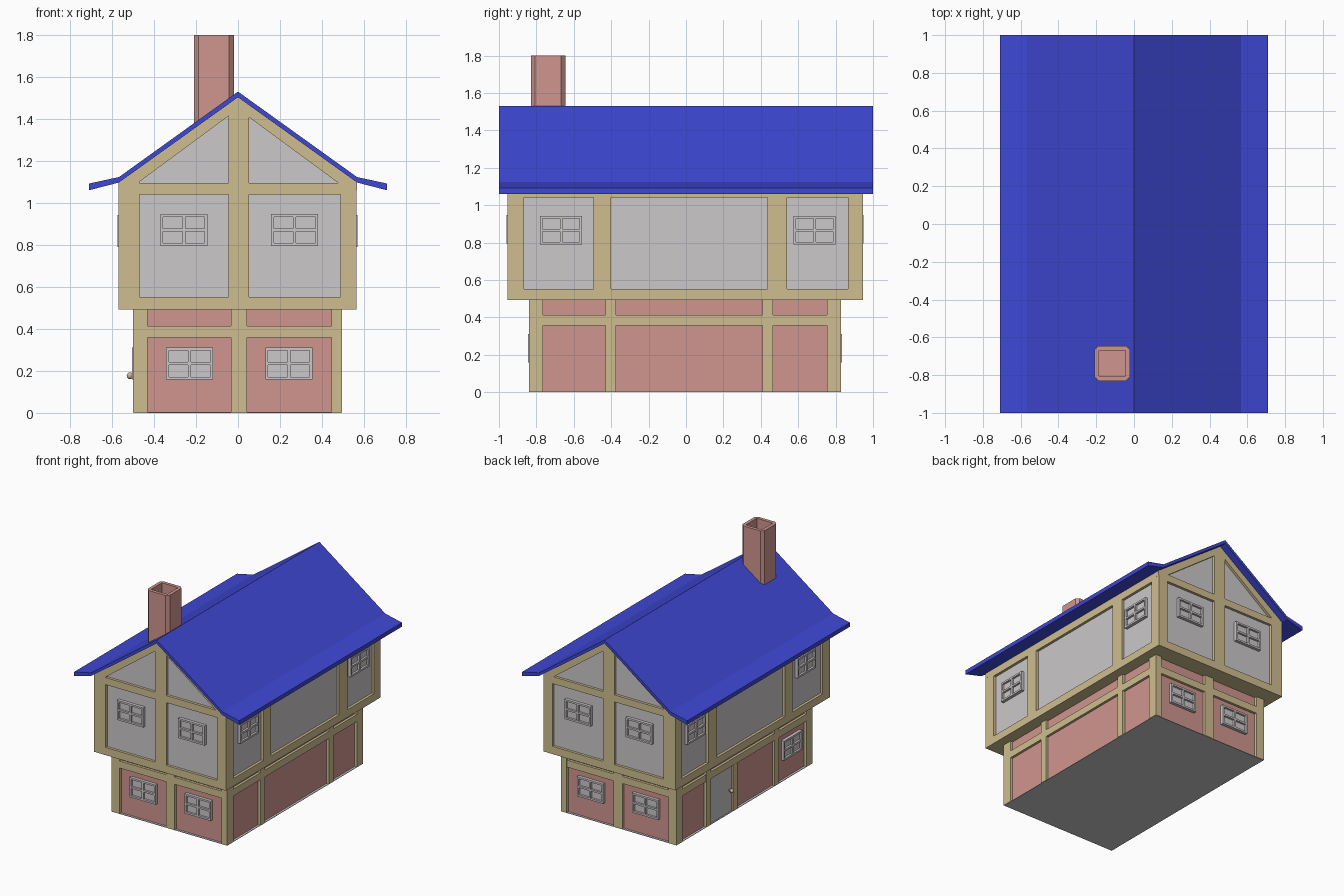
import bpy, bmesh
from mathutils import Matrix, Vector

if "Cube" in bpy.data.objects:
    bpy.data.objects.remove(bpy.data.objects["Cube"])


def material(name, r, g, b):
    lin = lambda c: (c / 255 / 12.92) if c < 11 else ((c / 255 + 0.055) / 1.055) ** 2.4
    m = bpy.data.materials.new(name)
    m.diffuse_color = (lin(r), lin(g), lin(b), 1)
    m.use_nodes = True
    m.node_tree.nodes["Principled BSDF"].inputs["Base Color"].default_value = m.diffuse_color
    return m


GREY = material("grey_plaster", 204, 200, 202)
PINK = material("pink_brick", 208, 150, 143)
TAN = material("tan_timber", 207, 190, 144)
BLUE = material("blue_roof", 62, 72, 212)


def finish(name, bm, mat):
    bmesh.ops.recalc_face_normals(bm, faces=bm.faces)
    me = bpy.data.meshes.new(name)
    bm.to_mesh(me)
    bm.free()
    me.materials.append(mat)
    ob = bpy.data.objects.new(name, me)
    bpy.context.collection.objects.link(ob)
    return ob


def add_box(bm, x0, x1, y0, y1, z0, z1):
    size = Matrix.Diagonal((x1 - x0, y1 - y0, z1 - z0, 1))
    mid = Matrix.Translation(((x0 + x1) / 2, (y0 + y1) / 2, (z0 + z1) / 2))
    bmesh.ops.create_cube(bm, size=1, matrix=mid @ size)


def boxes(name, mat, items):
    bm = bmesh.new()
    for b in items:
        add_box(bm, *b)
    return finish(name, bm, mat)


def prism(name, mat, pts, y0, y1):
    """Extrude an x-z outline along y."""
    bm = bmesh.new()
    f = bm.faces.new([bm.verts.new((x, y0, z)) for x, z in pts])
    new = bmesh.ops.extrude_face_region(bm, geom=[f])["geom"]
    bmesh.ops.translate(bm, vec=(0, y1 - y0, 0),
                        verts=[v for v in new if isinstance(v, bmesh.types.BMVert)])
    return finish(name, bm, mat)


# outer timber planes of each storey
LOW = dict(left=-0.50, right=0.495, front=-0.84, back=0.83)
UP = dict(left=-0.57, right=0.565, front=-0.955, back=0.945)


def on_wall(planes, side, u0, u1, inner, outer, z0, z1):
    """Box on a wall: u runs along it, inner/outer are depths from the timber plane."""
    s = -1 if side in ("left", "front") else 1
    d = sorted((planes[side] + s * inner, planes[side] + s * outer))
    if side in ("left", "right"):
        return (*d, u0, u1, z0, z1)
    return (u0, u1, *d, z0, z1)


def slab(p, inset, z0, z1):
    return (p["left"] + inset, p["right"] - inset, p["front"] + inset, p["back"] - inset, z0, z1)


# lower storey: floor, brick walls, timber frame
boxes("floor", GREY, [slab(LOW, 0.003, 0, 0.004)])
boxes("lower_walls", PINK, [slab(LOW, 0.02, 0.004, 0.5)])
timber = [slab(LOW, 0.001, 0.358, 0.413)]
for x0, x1 in ((-0.5, -0.43), (0.445, 0.495)):
    for y0, y1 in ((-0.84, -0.765), (0.755, 0.83)):
        timber.append((x0, x1, y0, y1, 0.002, 0.495))
for side in ("front", "back"):
    timber.append(on_wall(LOW, side, -0.033, 0.043, -0.03, 0, 0.002, 0.495))
for side in ("left", "right"):
    for y0, y1 in ((-0.43, -0.375), (0.41, 0.465)):
        timber.append(on_wall(LOW, side, y0, y1, -0.03, 0, 0.002, 0.495))
timber.append(on_wall(LOW, "left", 0.08, 0.135, -0.03, 0, 0.002, 0.36))
boxes("lower_timber", TAN, timber)

# upper storey: plaster core with gables, timber frame
prism("upper_walls", GREY, [(-0.55, 0.5), (0.545, 0.5), (0.545, 1.105), (0, 1.495), (-0.55, 1.105)],
      -0.935, 0.925)
timber = [slab(UP, 0, 0.492, 0.552)]
for x0, x1 in ((-0.57, -0.47), (0.487, 0.565)):
    for y0, y1 in ((-0.955, -0.865), (0.865, 0.945)):
        timber.append((x0, x1, y0, y1, 0.54, 1.1))
for side in ("front", "back"):
    timber.append(on_wall(UP, side, -0.045, 0.052, -0.03, 0, 0.54, 1.46))
    timber.append(on_wall(UP, side, -0.565, 0.56, -0.03, 0, 1.04, 1.095))
for side in ("left", "right"):
    for y0, y1 in ((-0.495, -0.40), (0.435, 0.54)):
        timber.append(on_wall(UP, side, y0, y1, -0.03, 0, 0.54, 1.05))
    timber.append(on_wall(UP, side, -0.95, 0.94, -0.03, 0, 1.04, 1.1))
boxes("upper_timber", TAN, timber)

# sloping gable timbers
for side, y0, y1 in (("front", -0.955, -0.92), ("back", 0.91, 0.945)):
    for s, tag in ((-1, "left"), (1, "right")):
        pts = [(0.566, 1.06), (0.566, 1.103), (0, 1.508), (0, 1.447), (0.05, 1.41), (0.48, 1.093)]
        prism(f"{side}_gable_beam_{tag}", TAN, [(s * x, z) for x, z in pts], y0, y1)

# roof with flared eaves
top = [(0.71, 1.092), (0.567, 1.123)]
low = [(0.71, 1.06), (0.567, 1.097)]
prism("roof", BLUE, top + [(0, 1.53)] + [(-x, z) for x, z in top[::-1]]
      + [(-x, z) for x, z in low] + [(0, 1.503)] + low[::-1], -1, 1)

# chimney: hollow top, chamfered corners
bm = bmesh.new()
add_box(bm, -0.21, -0.02, -0.83, -0.645, 1.33, 1.8)
cap = max(bm.faces, key=lambda f: f.calc_center_median().z)
bmesh.ops.inset_region(bm, faces=[cap], thickness=0.036)
pit = bmesh.ops.extrude_face_region(bm, geom=[cap])["geom"]
bmesh.ops.delete(bm, geom=[cap], context="FACES_ONLY") if cap.is_valid else None
bmesh.ops.translate(bm, vec=(0, 0, -0.2), verts=[v for v in pit if isinstance(v, bmesh.types.BMVert)])
corners = [e for e in bm.edges if abs(e.verts[0].co.z - e.verts[1].co.z) > 0.3]
bmesh.ops.bevel(bm, geom=corners, offset=0.022, segments=1, affect="EDGES")
finish("chimney", bm, PINK)


# windows: frame, cross bars and recessed panes
def window(name, planes, side, u0, z0, w=0.225, h=0.153, t=0.014):
    u1, z1, um, zm = u0 + w, z0 + h, u0 + w / 2, z0 + h / 2
    bars = [(u0, u1, z0, z0 + t), (u0, u1, z1 - t, z1), (u0, u0 + t, z0 + t, z1 - t),
            (u1 - t, u1, z0 + t, z1 - t), (um - t / 2, um + t / 2, z0 + t, z1 - t),
            (u0 + t, u1 - t, zm - t / 2, zm + t / 2)]
    items = [on_wall(planes, side, a, b, -0.03, 0.004, c, d) for a, b, c, d in bars]
    items.append(on_wall(planes, side, u0 + t / 2, u1 - t / 2, -0.03, -0.012, z0 + t / 2, z1 - t / 2))
    boxes(name, GREY, items)


for side in ("front", "back"):
    for tag, ul, uu in (("a", -0.343, -0.37), ("b", 0.13, 0.157)):
        window(f"{side}_lower_window_{tag}", LOW, side, ul, 0.158)
        window(f"{side}_upper_window_{tag}", UP, side, uu, 0.795)
for side in ("left", "right"):
    for tag, u in (("a", -0.78), ("b", 0.575)):
        window(f"{side}_upper_window_{tag}", UP, side, u, 0.79)
window("left_lower_window", LOW, "left", -0.71, 0.158)

# door and knob on the left side
boxes("door", GREY, [on_wall(LOW, "left", 0.135, 0.41, -0.03, -0.012, 0.004, 0.358)])
bm = bmesh.new()
bmesh.ops.create_uvsphere(bm, u_segments=12, v_segments=8, radius=0.016,
                          matrix=Matrix.Translation((-0.514, 0.17, 0.177)))
add_box(bm, -0.512, -0.485, 0.164, 0.176, 0.171, 0.183)
finish("door_knob", bm, TAN)
